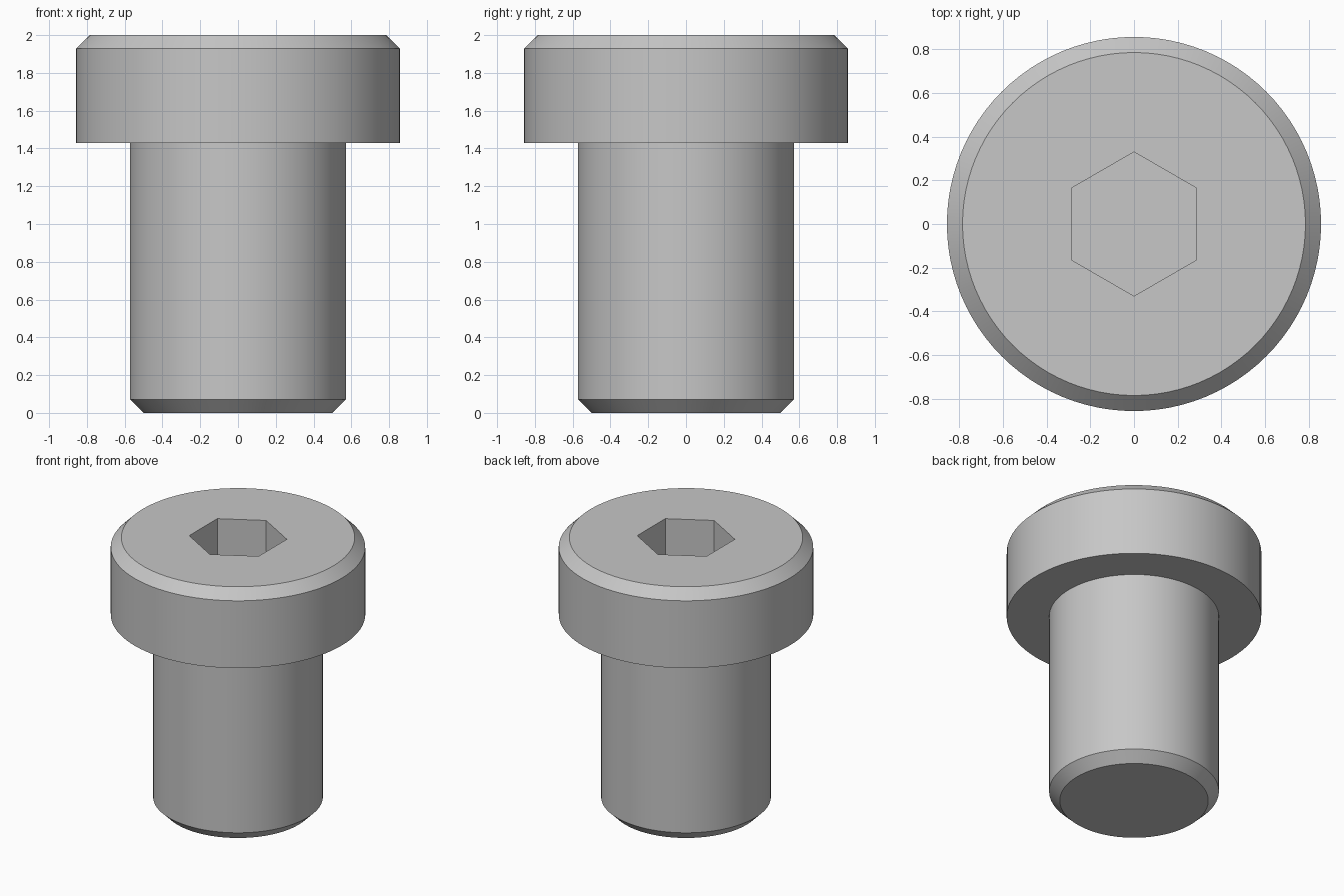
import bpy
import bmesh
import math

cube = bpy.data.objects.get("Cube")
if cube:
    bpy.data.objects.remove(cube, do_unlink=True)

SEGMENTS = 96
UNIT = 1 / 7                    # every size is a multiple of this module
SHAFT_R, HEAD_R = 4 * UNIT, 6 * UNIT
HEAD_Z, TOP_Z = 10 * UNIT, 14 * UNIT
CHAMFER = 0.5 * UNIT
SOCKET_R = 2 * UNIT / math.cos(math.pi / 6)
SOCKET_DEPTH = 0.4

steel = bpy.data.materials.new("grey steel")
steel.use_nodes = True
steel.diffuse_color = (0.57, 0.57, 0.57, 1)
steel.node_tree.nodes["Principled BSDF"].inputs["Base Color"].default_value = steel.diffuse_color


def prism_stack(name, profile, sides, turn=0.0):
    """Solid made of stacked rings, given as (radius, height) from the bottom up."""
    bm = bmesh.new()
    rings = []
    for radius, z in profile:
        angles = [turn + math.tau * i / sides for i in range(sides)]
        rings.append([bm.verts.new((radius * math.cos(a), radius * math.sin(a), z)) for a in angles])
    for low, high in zip(rings, rings[1:]):
        for i in range(sides):
            j = (i + 1) % sides
            bm.faces.new((low[i], low[j], high[j], high[i]))
    bm.faces.new(rings[0][::-1])
    bm.faces.new(rings[-1])
    mesh = bpy.data.meshes.new(name)
    bm.to_mesh(mesh)
    bm.free()
    mesh.materials.append(steel)
    obj = bpy.data.objects.new(name, mesh)
    bpy.context.collection.objects.link(obj)
    return obj


# Shaft and head turned as one piece, chamfered at both ends
bolt = prism_stack("socket_head_bolt", [
    (SHAFT_R - CHAMFER, 0), (SHAFT_R, CHAMFER),
    (SHAFT_R, HEAD_Z), (HEAD_R, HEAD_Z),
    (HEAD_R, TOP_Z - CHAMFER), (HEAD_R - CHAMFER, TOP_Z),
], SEGMENTS)

# Hexagonal socket, corners pointing front and back
cutter = prism_stack("socket_cutter", [
    (SOCKET_R, TOP_Z - SOCKET_DEPTH), (SOCKET_R, TOP_Z + 0.1),
], 6, math.pi / 6)
cutter.hide_render = True

bpy.ops.object.select_all(action="DESELECT")
bolt.select_set(True)
bpy.context.view_layer.objects.active = bolt
cut = bolt.modifiers.new("hex_socket", "BOOLEAN")
cut.operation = "DIFFERENCE"
cut.solver = "EXACT"
cut.object = cutter
bpy.ops.object.modifier_apply(modifier=cut.name)
bpy.data.objects.remove(cutter, do_unlink=True)

# Smooth round walls, crisp chamfers and socket
bpy.ops.object.shade_smooth_by_angle(angle=math.radians(30))
